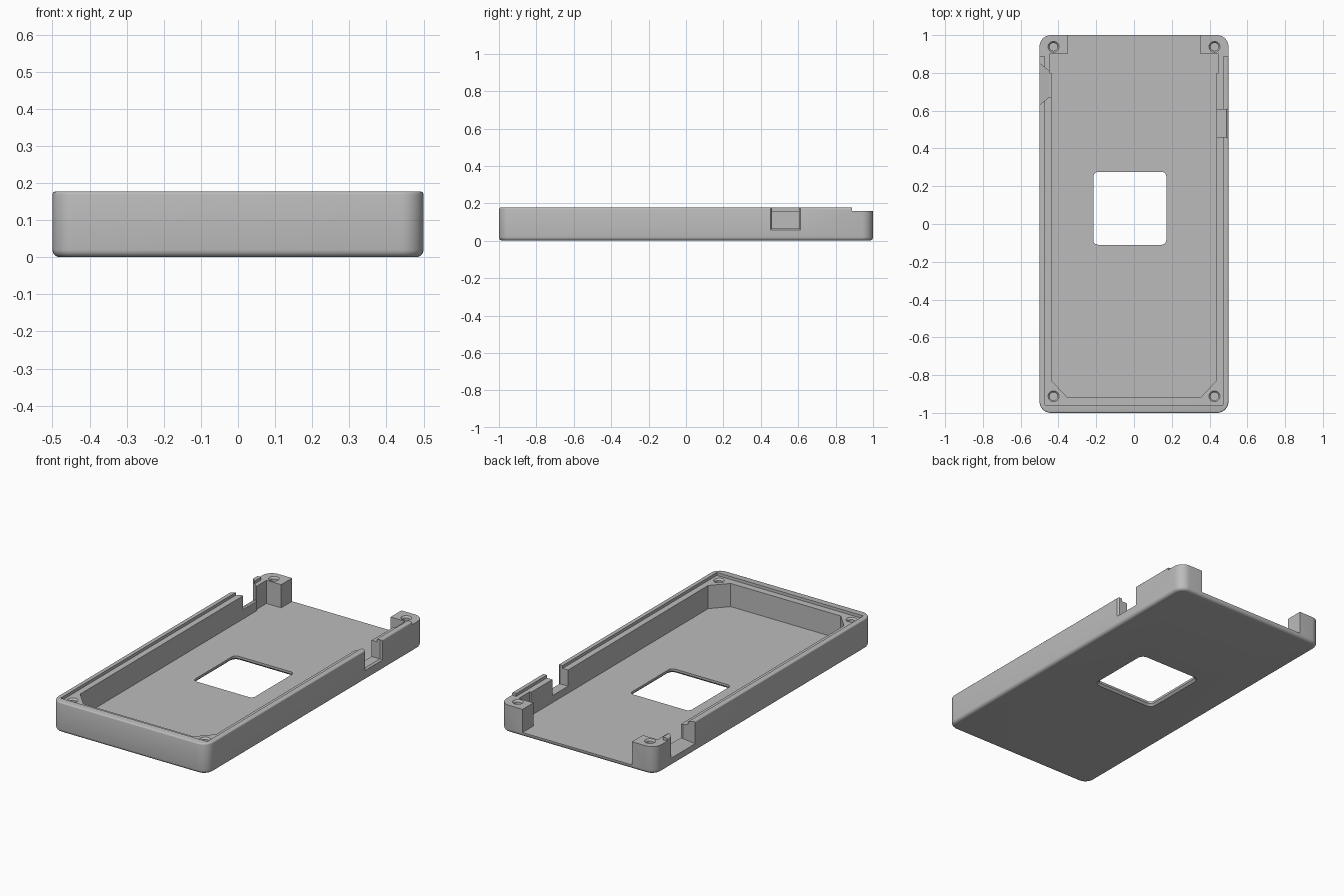
import bpy, bmesh, math

cube = bpy.data.objects.get("Cube")
if cube:
    bpy.data.objects.remove(cube, do_unlink=True)

grey = bpy.data.materials.new("plain grey")
grey.use_nodes = True
colour = (0.5, 0.5, 0.5, 1)
grey.diffuse_color = colour
grey.node_tree.nodes["Principled BSDF"].inputs["Base Color"].default_value = colour


def loft(name, rings):
    """Closed solid through matching rings of 3D points."""
    bm = bmesh.new()
    loops = [[bm.verts.new(p) for p in ring] for ring in rings]
    n = len(loops[0])
    for a, b in zip(loops, loops[1:]):
        for i in range(n):
            j = (i + 1) % n
            bm.faces.new((a[i], a[j], b[j], b[i]))
    bm.faces.new(loops[0])
    bm.faces.new(loops[-1])
    bmesh.ops.recalc_face_normals(bm, faces=bm.faces)
    mesh = bpy.data.meshes.new(name)
    bm.to_mesh(mesh)
    bm.free()
    mesh.materials.append(grey)
    ob = bpy.data.objects.new(name, mesh)
    bpy.context.collection.objects.link(ob)
    return ob


def prism(name, outline, z0, z1):
    return loft(name, [[(x, y, z) for x, y in outline] for z in (z0, z1)])


def mirrored(half):
    """Complete a right-hand outline with its left-hand mirror image."""
    return half + [(-x, y) for x, y in reversed(half)]


def round_rect(cx, cy, hx, hy, r, z, steps=8):
    ring = []
    for q, (sx, sy) in enumerate([(1, 1), (-1, 1), (-1, -1), (1, -1)]):
        for k in range(steps + 1):
            a = math.pi / 2 * (q + k / steps)
            ring.append((cx + sx * (hx - r) + r * math.cos(a),
                         cy + sy * (hy - r) + r * math.sin(a), z))
    return ring


def circle(cx, cy, r, z, n=24):
    return [(cx + r * math.cos(math.tau * i / n), cy + r * math.sin(math.tau * i / n), z)
            for i in range(n)]


def side_ring(x, y0, y1, z):
    """Upright rectangle across the wall, open above the rim."""
    return [(x, y0, z), (x, y1, z), (x, y1, 0.3), (x, y0, 0.3)]


def cut(target, cutter):
    mod = target.modifiers.new("cut", "BOOLEAN")
    mod.operation = "DIFFERENCE"
    mod.solver = "EXACT"
    mod.object = cutter
    bpy.context.view_layer.objects.active = target
    bpy.ops.object.modifier_apply(modifier=mod.name)
    bpy.data.objects.remove(cutter, do_unlink=True)


# Outer body with rounded bottom and top edges
height, base_r, top_r = 0.177, 0.02, 0.008
levels = []
for k in range(6):
    a = math.pi / 2 * k / 5
    levels.append((base_r * (1 - math.sin(a)), base_r * (1 - math.cos(a))))
for k in range(4):
    a = math.pi / 2 * k / 3
    levels.append((top_r * (1 - math.cos(a)), height - top_r * (1 - math.sin(a))))
tray = loft("case_tray", [round_rect(0, 0, 0.5 - d, 1 - d, 0.06 - d, z) for d, z in levels])

# Main cavity, open at the back between two corner posts
cut(tray, prism("cavity", mirrored([
    (0.354, -0.917), (0.437, -0.828), (0.437, 0.8), (0.447, 0.8),
    (0.447, 0.9), (0.352, 0.9), (0.352, 1.1)]), 0.025, 0.4))

# Recessed ledge inside the rim, and lowered back corners
cut(tray, prism("ledge", mirrored([
    (0.472, -0.957), (0.472, 0.887), (0.6, 0.887), (0.6, 1.1)]), 0.16, 0.4))

# Rounded window through the floor, flared underneath
cut(tray, loft("window", [round_rect(-0.022, 0.083, 0.193 + d, 0.193 + d, 0.025 + d, z)
                          for d, z in ((0.014, -0.002), (0, 0.012), (0, 0.06))]))

# Flared socket notch on one side
cut(tray, loft("socket_notch", [
    side_ring(-0.51, 0.622, 0.858, 0.04), side_ring(-0.45, 0.672, 0.81, 0.08),
    side_ring(-0.41, 0.672, 0.81, 0.08)]))

# Square notch with bevelled mouth on the other side
cut(tray, loft("square_notch", [
    side_ring(0.41, 0.46, 0.605, 0.066), side_ring(0.49, 0.46, 0.605, 0.066),
    side_ring(0.51, 0.444, 0.621, 0.05)]))

# Countersunk screw holes
for x in (-0.426, 0.426):
    for y in (-0.912, 0.938):
        cut(tray, loft("screw_hole", [circle(x, y, r, z) for r, z in (
            (0.021, 0.05), (0.021, 0.15), (0.029, 0.16), (0.029, 0.2))]))

bpy.ops.object.select_all(action="DESELECT")
tray.select_set(True)
bpy.context.view_layer.objects.active = tray
bpy.ops.object.shade_smooth_by_angle(angle=math.radians(32))
